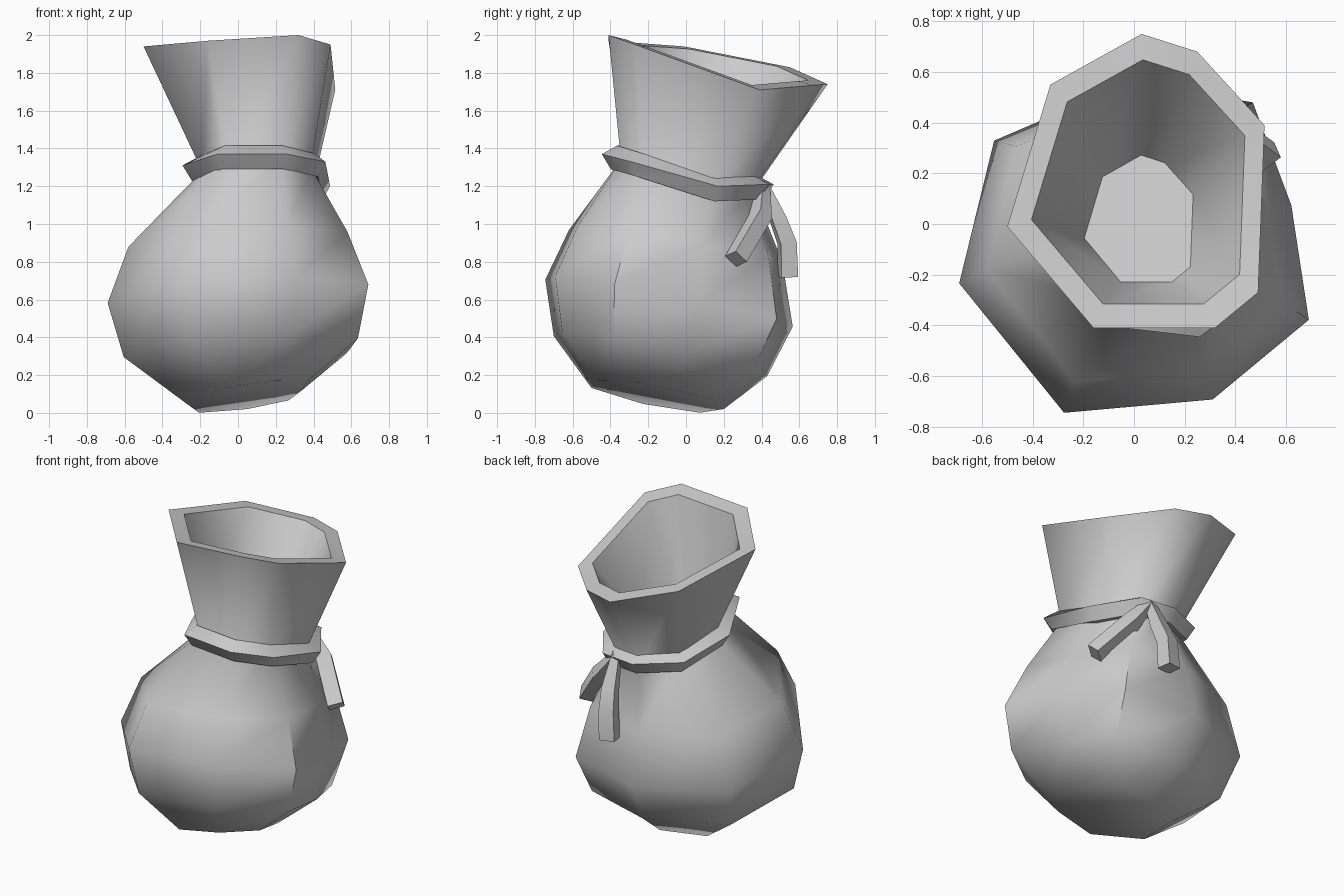
import bpy
import bmesh
from mathutils import Vector

cube = bpy.data.objects.get("Cube")
if cube:
    bpy.data.objects.remove(cube, do_unlink=True)

grey = bpy.data.materials.new("plain_grey")
grey.use_nodes = True
colour = (0.6, 0.6, 0.6, 1)
grey.diffuse_color = colour
grey.node_tree.nodes["Principled BSDF"].inputs["Base Color"].default_value = colour


def loft(name, rings, closed=False):
    """Skin a list of point rings; cap both ends, or join last to first."""
    bm = bmesh.new()
    loops = [[bm.verts.new(p) for p in ring] for ring in rings]
    pairs = list(zip(loops, loops[1:]))
    if closed:
        pairs.append((loops[-1], loops[0]))
    for low, high in pairs:
        n = len(low)
        for i in range(n):
            j = (i + 1) % n
            bm.faces.new((low[i], low[j], high[j], high[i]))
    if not closed:
        bm.faces.new(loops[0])
        bm.faces.new(loops[-1])
    bmesh.ops.recalc_face_normals(bm, faces=bm.faces)
    for face in bm.faces:
        face.smooth = True
    for edge in bm.edges:
        edge.smooth = edge.calc_face_angle() < .95
    mesh = bpy.data.meshes.new(name)
    bm.to_mesh(mesh)
    bm.free()
    mesh.materials.append(grey)
    obj = bpy.data.objects.new(name, mesh)
    bpy.context.collection.objects.link(obj)


# Uneven eight-sided outline shared by the belly rings
outline = [(-1, -.22), (-.4, -1), (.45, -.92), (1, -.44),
           (.9, .25), (.68, .87), (0, 1), (-.8, .64)]


def belly_ring(cx, cy, rx, ry, height, lean_x, lean_y):
    ring = []
    for u, v in outline:
        x, y = cx + rx * u, cy + ry * v
        ring.append(Vector((x, y, height + lean_x * x + lean_y * y)))
    return ring


bottom = belly_ring(.05, -.15, .32, .35, .05, .17, -.19)
lower = belly_ring(.015, -.135, .62, .565, .28, .06, -.2)
widest = belly_ring(0, -.09, .69, .655, .57, .05, -.2)
upper = belly_ring(0, -.055, .58, .565, .88, .05, -.16)

# Pinched neck and flared mouth
neck = [Vector(p) for p in (
    (-.19, -.02, 1.28), (-.06, -.31, 1.34), (.23, -.345, 1.34), (.385, -.22, 1.3),
    (.39, .13, 1.17), (.26, .34, 1.18), (.08, .36, 1.18), (-.13, .25, 1.21))]
mouth = [Vector(p) for p in (
    (-.5, -.01, 1.94), (-.16, -.41, 1.97), (.32, -.41, 2), (.49, -.27, 1.95),
    (.515, .39, 1.71), (.25, .68, 1.735), (.03, .75, 1.74), (-.33, .55, 1.83))]
mouth_centre = Vector((.06, .15, 1.86))
lip = [p.lerp(mouth_centre, .17) for p in mouth]

# Floor inside the mouth
floor = []
for p in lip:
    y = .52 * p.y - .065
    floor.append(Vector((.51 * p.x + .01, y, 1.36 - .3 * y)))

loft("sack", [bottom, lower, widest, upper, neck, mouth, lip, floor])

# Cord tied round the neck
neck_centre = sum(neck, Vector()) / len(neck)


def cord_ring(outward, rise):
    ring = []
    for p in neck:
        away = p - neck_centre
        away.z = 0
        ring.append(p + away.normalized() * outward + Vector((0, 0, rise)))
    return ring


loft("neck_cord", [cord_ring(-.03, -.03), cord_ring(.055, -.05),
                   cord_ring(.105, .03), cord_ring(.02, .075)], closed=True)


# Loose cord ends hanging from the knot
def cord_end(name, path, widths, side):
    points = [Vector(p) for p in path]
    rings = []
    for i, p in enumerate(points):
        along = points[min(i + 1, len(points) - 1)] - points[max(i - 1, 0)]
        across = (side - side.project(along)).normalized()
        depth = along.cross(across).normalized()
        w = widths[i] / 2
        rings.append([p + across * w * a + depth * w * .9 * b
                      for a, b in ((-1, -1), (1, -1), (1, 1), (-1, 1))])
    loft(name, rings)


knot = (.22, .41, 1.21)
cord_end("cord_end_side", [knot, (.35, .395, 1.04), (.53, .265, .815)],
         [.05, .095, .095], Vector((.5, .6, .4)))
cord_end("cord_end_back", [knot, (.21, .49, 1.02), (.19, .535, .9), (.18, .54, .72)],
         [.05, .085, .095, .1], Vector((1, .2, 0)))
